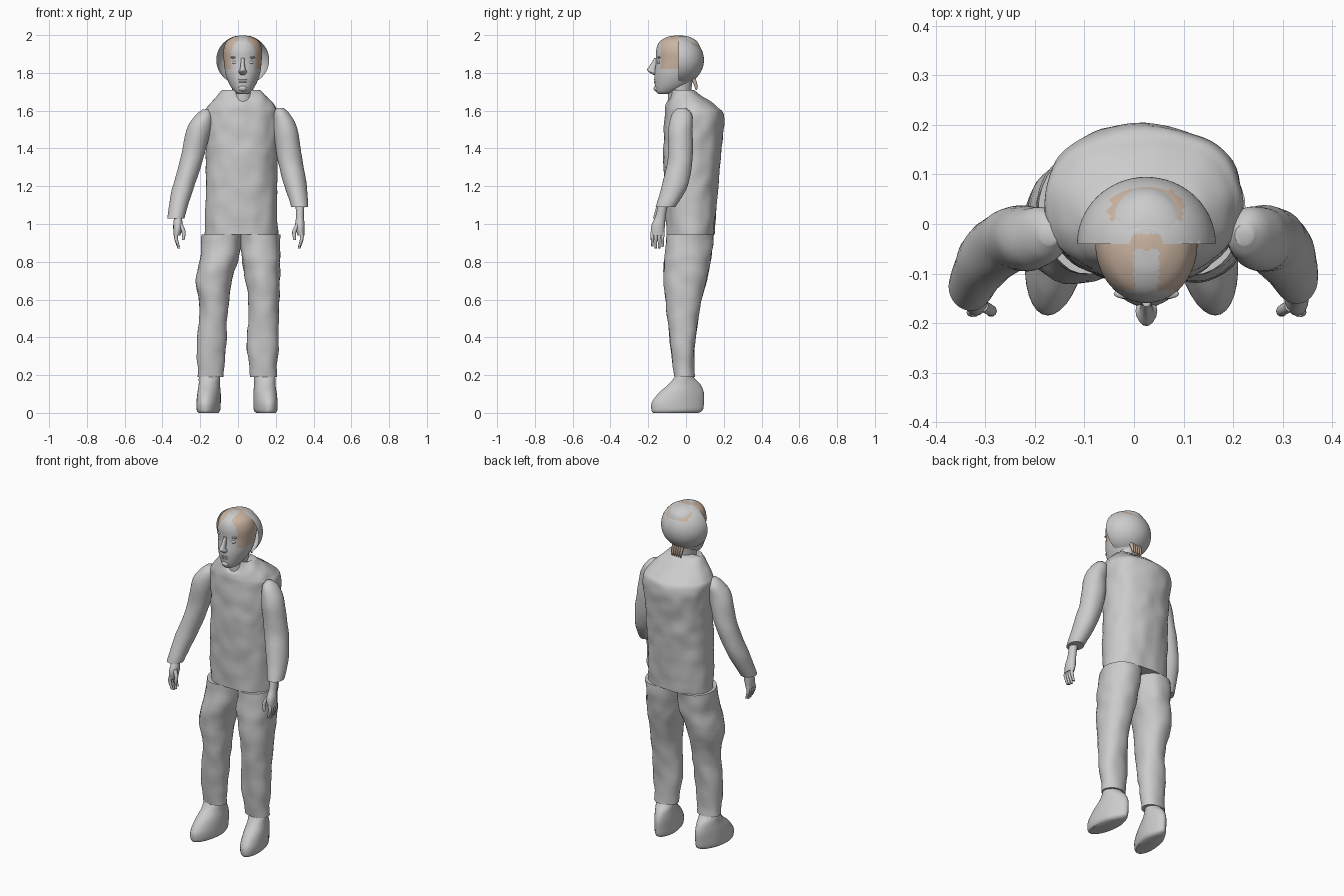
import bpy, bmesh, math
from mathutils import Vector, noise

cube = bpy.data.objects.get("Cube")
if cube:
    bpy.data.objects.remove(cube)


def material(name, color):
    m = bpy.data.materials.new(name)
    m.use_nodes = True
    m.diffuse_color = color
    m.node_tree.nodes["Principled BSDF"].inputs["Base Color"].default_value = color
    return m


GREY = material("plain grey", (0.6, 0.6, 0.6, 1))
BROWN = material("light brown", (0.6, 0.46, 0.36, 1))
HX, HY = 0.025, -0.04  # centre of the head


def finish(name, bm, rule=None):
    """Turn a bmesh into a smooth object; rule(face centre) picks brown faces."""
    bmesh.ops.recalc_face_normals(bm, faces=bm.faces)
    if rule:
        for f in bm.faces:
            f.material_index = int(rule(f.calc_center_median()))
    me = bpy.data.meshes.new(name)
    bm.to_mesh(me)
    bm.free()
    me.materials.append(GREY)
    me.materials.append(BROWN)
    ob = bpy.data.objects.new(name, me)
    bpy.context.collection.objects.link(ob)
    bpy.ops.object.select_all(action='DESELECT')
    ob.select_set(True)
    bpy.context.view_layer.objects.active = ob
    bpy.ops.object.shade_smooth_by_angle(angle=math.radians(50))
    return ob


def spline(a, b, c, d, t):
    return [0.5 * (2*q + (r-p)*t + (2*p-5*q+4*r-s)*t*t + (3*q-p-3*r+s)*t**3)
            for p, q, r, s in zip(a, b, c, d)]


def loft(name, rings, sides=32, steps=5, power=1.0, wrinkle=0, move=None, rule=None):
    """Skin horizontal ovals (x, y, z, x radius, y radius) with a smooth surface."""
    path = []
    for i in range(len(rings) - 1):
        a, d = rings[max(i-1, 0)], rings[min(i+2, len(rings)-1)]
        path += [spline(a, rings[i], rings[i+1], d, k/steps) for k in range(steps)]
    path.append(rings[-1])
    bm = bmesh.new()
    loops = []
    for x, y, z, rx, ry in path:
        loop = []
        for k in range(sides):
            c, s = math.cos(math.tau*k/sides), math.sin(math.tau*k/sides)
            co = Vector((x + rx*math.copysign(abs(c)**power, c),
                         y + ry*math.copysign(abs(s)**power, s), z))
            if wrinkle:
                co += Vector((c, s, 0)) * noise.noise(co*14) * wrinkle
            loop.append(bm.verts.new(move(co) if move else co))
        loops.append(loop)
    for lo, hi in zip(loops, loops[1:]):
        for k in range(sides):
            n = (k + 1) % sides
            bm.faces.new((lo[k], lo[n], hi[n], hi[k]))
    bm.faces.new(loops[0])
    bm.faces.new(loops[-1])
    return finish(name, bm, rule)


def blob(name, center, size):
    bm = bmesh.new()
    bmesh.ops.create_uvsphere(bm, u_segments=16, v_segments=10, radius=1)
    for v in bm.verts:
        v.co = Vector(center) + Vector(a*b for a, b in zip(v.co, size))
    return finish(name, bm)


# Jacket body with a collar that dips at the front
def collar(co):
    if co.z > 1.64 and co.y < -0.03:
        co.z -= max(0, 0.05 - abs(co.x - HX)) * (co.z - 1.64) / 0.07
    return co


loft("jacket_body", [
    (.017, .025, .945, .192, .125), (.017, .028, 1.2, .19, .142),
    (.02, .035, 1.4, .19, .153), (.02, .045, 1.57, .198, .155),
    (.02, .03, 1.62, .18, .137), (.018, .002, 1.67, .138, .093),
    (.016, -.02, 1.71, .1, .06)],
    sides=64, steps=8, power=.88, wrinkle=.008, move=collar)

# Sleeves
loft("right_sleeve", [
    (-.17, -.02, 1.605, .018, .02), (-.183, -.022, 1.57, .047, .052),
    (-.207, -.03, 1.5, .064, .064), (-.243, -.03, 1.35, .06, .065),
    (-.295, -.065, 1.18, .056, .064), (-.33, -.125, 1.03, .045, .05)], wrinkle=.004)
loft("left_sleeve", [
    (.222, -.02, 1.615, .018, .02), (.232, -.022, 1.58, .045, .052),
    (.253, -.03, 1.5, .063, .064), (.273, -.03, 1.35, .066, .066),
    (.305, -.06, 1.2, .06, .068), (.327, -.11, 1.09, .045, .052)], wrinkle=.004)


# Hands: palm, four fingers and an inward thumb
def hand(side, x, z, inward):
    loft(side + "_palm", [
        (x, -.12, z + .1, .024, .026), (x, -.135, z + .03, .021, .027),
        (x, -.148, z - .02, .025, .036), (x - inward*.005, -.15, z - .07, .018, .035)],
        sides=16)
    for i in range(4):
        y = -.178 + i*.018
        tip = .045 + .01*math.sin(i)
        loft(f"{side}_finger_{i + 1}", [
            (x - inward*.004, y, z - .05, .01, .01),
            (x - inward*.01, y, z - .085, .01, .009),
            (x + inward*.004, y, z - .085 - tip, .006, .006)], sides=10)
    loft(side + "_thumb", [
        (x + inward*.012, -.165, z - .01, .012, .012),
        (x + inward*.03, -.175, z - .05, .011, .011),
        (x + inward*.028, -.18, z - .095, .007, .007)], sides=10)


hand("right", -.318, 1.01, 1)
hand("left", .328, 1.01, -1)

# Trousers
loft("right_trouser_leg", [
    (-.085, .023, .945, .105, .123), (-.098, .01, .82, .103, .124),
    (-.13, -.003, .7, .093, .112), (-.127, -.015, .55, .075, .087),
    (-.14, -.018, .37, .078, .066), (-.145, -.01, .19, .066, .052)],
    wrinkle=.008, power=.92)
loft("left_trouser_leg", [
    (.117, .023, .945, .104, .123), (.12, .01, .82, .102, .124),
    (.13, -.003, .7, .092, .112), (.137, -.015, .55, .08, .087),
    (.132, -.018, .37, .084, .066), (.135, -.01, .19, .07, .052)],
    wrinkle=.008, power=.92)

# Shoes, toes turned slightly outward
for side, sx, x in (("right", -1, -.15), ("left", 1, .14)):
    def taper(co, sx=sx, x=x):
        heel = 1 - .25*max(0, co.y)/.1
        return Vector((x + (co.x - x)*heel - sx*co.y*.13, co.y, co.z))
    loft(side + "_shoe", [
        (x, -.055, 0, .05, .12), (x, -.047, .015, .06, .136),
        (x, -.043, .055, .062, .138), (x, -.025, .105, .06, .12),
        (x, -.008, .15, .056, .085), (x, -.01, .185, .056, .054),
        (x, -.01, .21, .05, .045)], move=taper)


# Neck and head, with a side-swept fringe coloured by position
def fringe(c):
    across = abs(c.x - HX)
    return c.z > 1.82 and -.135 < c.y < HY + .02 and (across > .025 or c.y > -.05)


loft("neck", [(HX, -.035, 1.6, .06, .06), (HX, -.035, 1.68, .055, .06),
              (HX, -.03, 1.8, .06, .07)])
loft("head", [
    (HX, -.112, 1.688, .024, .032), (HX, -.1, 1.7, .042, .058),
    (HX, -.075, 1.735, .068, .09), (HX, -.055, 1.79, .09, .112),
    (HX, -.043, 1.86, .1, .116), (HX, -.04, 1.92, .102, .118),
    (HX, -.04, 1.965, .086, .1), (HX, -.04, 1.99, .05, .06),
    (HX, -.04, 1.998, .012, .015)], sides=64, steps=7, rule=fringe)

# Face
loft("nose", [(HX, -.162, 1.79, .012, .012), (HX, -.175, 1.805, .022, .022),
              (HX, -.182, 1.818, .016, .024), (HX, -.168, 1.845, .011, .02),
              (HX, -.155, 1.88, .009, .012)], sides=16)
for side, sx in (("right", -1), ("left", 1)):
    blob(side + "_eye", (HX + sx*.041, -.143, 1.856), (.017, .009, .009))
    blob(side + "_brow", (HX + sx*.042, -.141, 1.882), (.024, .01, .006))
for part, z in (("upper_lip", 1.765), ("lower_lip", 1.753)):
    blob(part, (HX, -.158, z), (.026, .012, .006))
blob("chin", (HX, -.15, 1.718), (.025, .022, .018))

# Hair cap: back half of a hollow dome, open on the crown, thin spot behind
bm = bmesh.new()
bmesh.ops.create_uvsphere(bm, u_segments=64, v_segments=40, radius=1)
for co, no in (((0, 0, 0), (0, -1, 0)), ((0, 0, -1), (0, 0, -1))):
    bmesh.ops.bisect_plane(bm, geom=bm.verts[:] + bm.edges[:] + bm.faces[:],
                           plane_co=co, plane_no=no, clear_outer=True)
drop = [f for f in bm.faces
        if f.calc_center_median().xy.length < .22 or f.calc_center_median().z < -.96]
bmesh.ops.delete(bm, geom=drop, context='FACES')
for v in bm.verts:
    v.co = Vector((HX + v.co.x*.14, HY + v.co.y*.135, 1.868 + v.co.z*.132))


def thin_spot(c):
    ragged = noise.noise(c*60) * .008
    return c.y > .008 and c.z > 1.935 + ragged and abs(c.x - HX) < .075 + ragged


finish("hair_cap", bm, thin_spot)

# Loose hair at the nape
for i in range(5):
    x = HX + (i - 2)*.014
    loft(f"nape_lock_{i + 1}", [(x, .035, 1.78, .01, .012), (x, .05, 1.74, .008, .01),
         (x, .055, 1.71, .003, .004)], sides=8, rule=lambda c: True)
